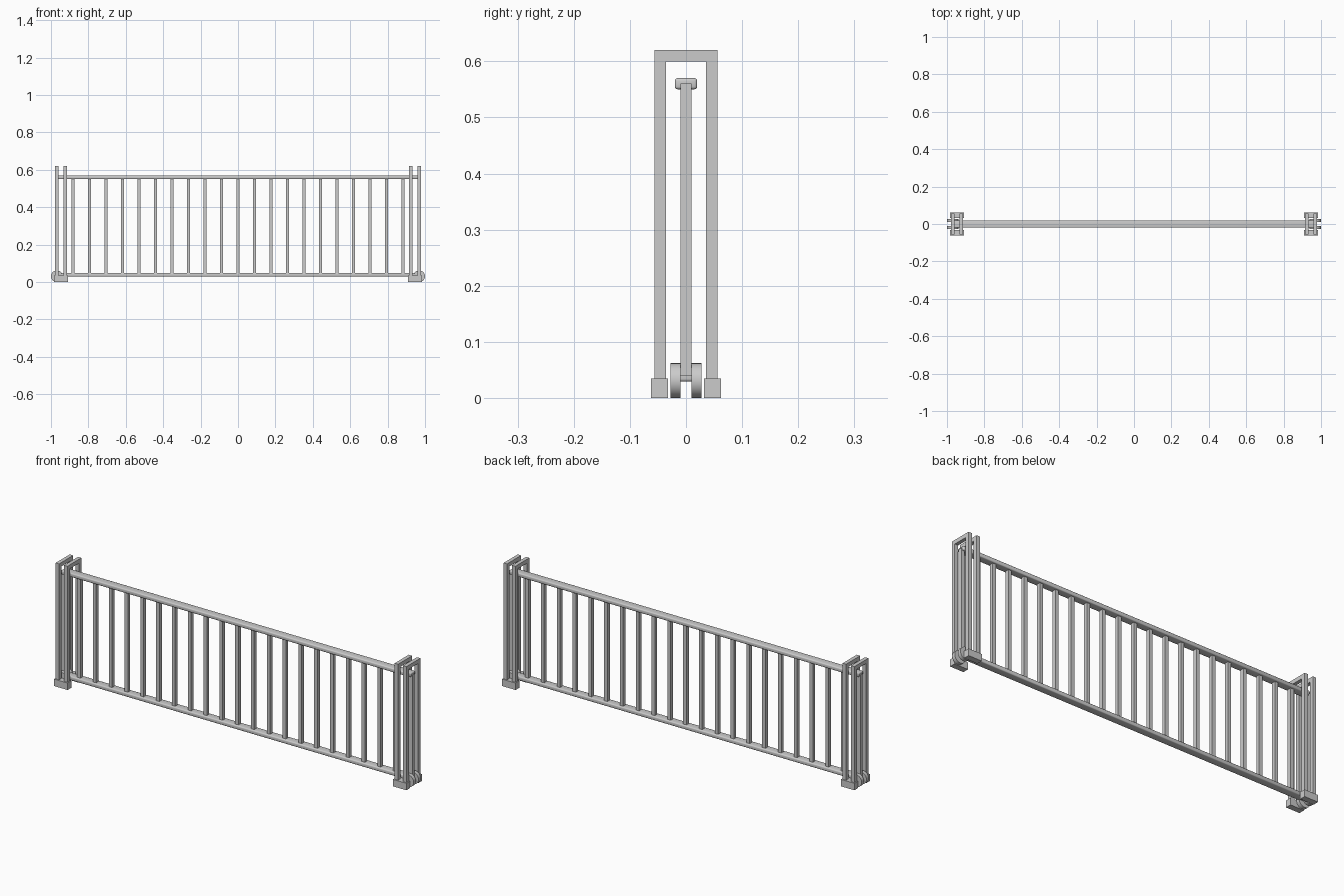
import bpy, math

if "Cube" in bpy.data.objects:
    bpy.data.objects.remove(bpy.data.objects["Cube"])


def box(name, x, y, z, bevel=0.0):
    """Box from (min, max) ranges on each axis."""
    bpy.ops.mesh.primitive_cube_add(size=1, location=[(r[0] + r[1]) / 2 for r in (x, y, z)])
    ob = bpy.context.object
    ob.name = name
    ob.scale = [r[1] - r[0] for r in (x, y, z)]
    bpy.ops.object.transform_apply(location=False, rotation=False, scale=True)
    if bevel:
        # round only the long edges of a rail
        mod = ob.modifiers.new("rounding", 'BEVEL')
        mod.width = bevel
        mod.segments = 3
        bpy.ops.object.modifier_apply(modifier=mod.name)
        bpy.ops.object.shade_smooth_by_angle(angle=math.radians(35))
    return ob


def u_frame(name, x):
    """Upside-down U made of square bar, extruded along x."""
    a, b, top, inner, low = 0.056, 0.036, 0.62, 0.60, 0.03
    prof = [(-a, low), (-a, top), (a, top), (a, low),
            (b, low), (b, inner), (-b, inner), (-b, low)]
    n = len(prof)
    h = 0.0095
    verts = [(s * h, y, z) for s in (-1, 1) for y, z in prof]
    faces = [(i, (i + 1) % n, (i + 1) % n + n, i + n) for i in range(n)]
    quads = [(0, 1, 6, 7), (1, 2, 5, 6), (2, 3, 4, 5)]
    faces += [q[::-1] for q in quads] + [tuple(i + n for i in q) for q in quads]
    me = bpy.data.meshes.new(name)
    me.from_pydata(verts, [], faces)
    ob = bpy.data.objects.new(name, me)
    bpy.context.collection.objects.link(ob)
    ob.location.x = x
    bpy.context.view_layer.objects.active = ob
    bpy.ops.object.select_all(action='DESELECT')
    ob.select_set(True)
    bpy.ops.object.mode_set(mode='EDIT')
    bpy.ops.mesh.select_all(action='SELECT')
    bpy.ops.mesh.normals_make_consistent(inside=False)
    bpy.ops.object.mode_set(mode='OBJECT')


# sliding gate panel: rails and vertical bars
box("top_rail", (-0.975, 0.975), (-0.02, 0.02), (0.55, 0.57), 0.005)
box("bottom_rail", (-0.975, 0.975), (-0.02, 0.02), (0.029, 0.049), 0.005)
for i in range(-11, 12):
    x = i * 0.0882
    box("bar", (x - 0.009, x + 0.009), (-0.0095, 0.0095), (0.04, 0.56))

# guide frames, feet and wheels at both ends
for s in (-1, 1):
    for x in (0.923, 0.969):
        u_frame("guide_frame", s * x)
    for t in (-1, 1):
        box("foot", sorted((s * 0.908, s * 0.983)), sorted((t * 0.032, t * 0.062)), (0, 0.035))
        bpy.ops.mesh.primitive_cylinder_add(vertices=32, radius=0.031, depth=0.018,
                                            location=(s * 0.969, t * 0.019, 0.031),
                                            rotation=(math.pi / 2, 0, 0))
        bpy.context.object.name = "wheel"
        bpy.ops.object.shade_smooth_by_angle(angle=math.radians(30))
